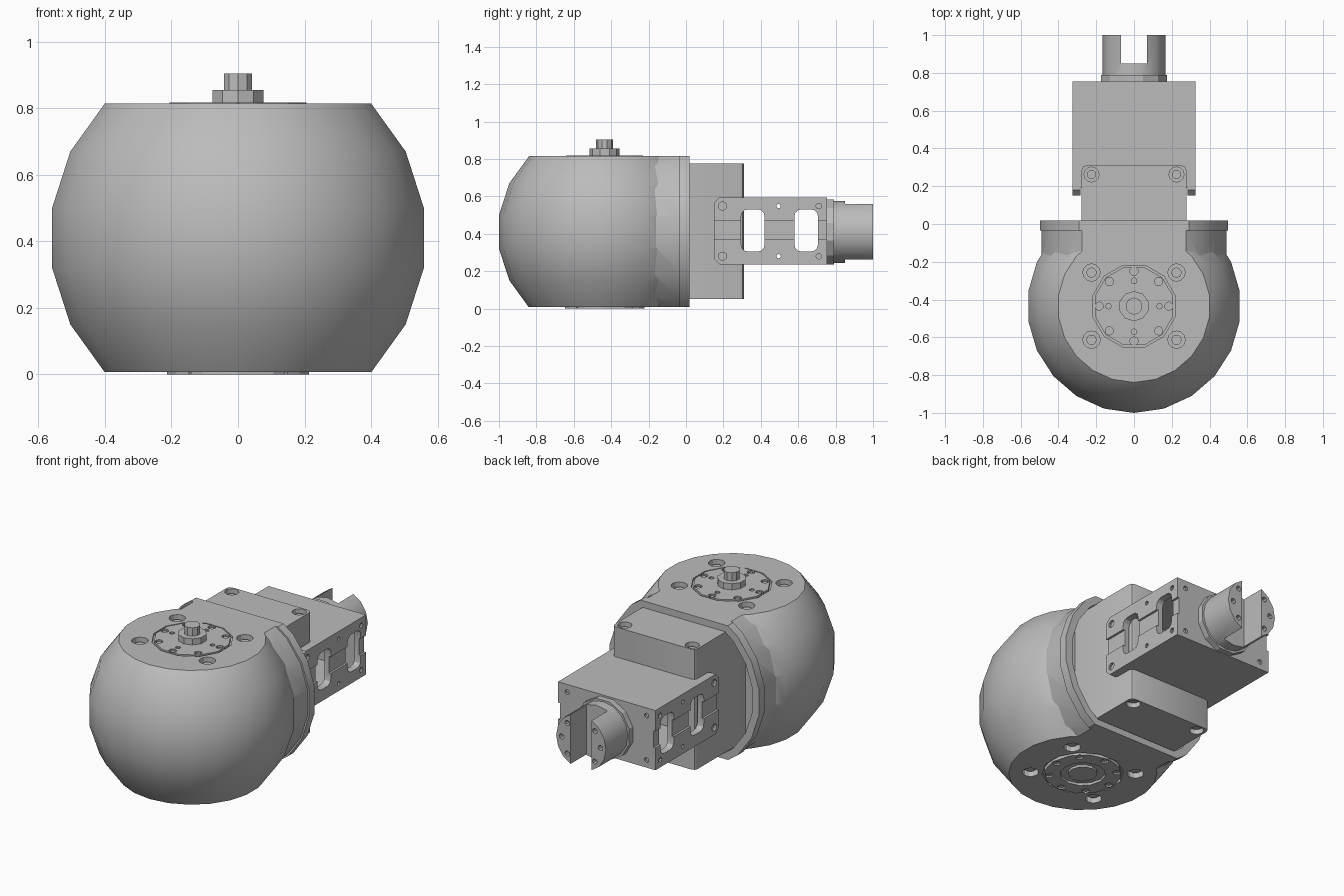
import bpy, bmesh, math
from mathutils import Matrix, Vector

if "Cube" in bpy.data.objects:
    bpy.data.objects.remove(bpy.data.objects["Cube"])

grey = bpy.data.materials.new("machined_grey")
grey.use_nodes = True
grey.diffuse_color = (0.5, 0.5, 0.5, 1)
grey.node_tree.nodes["Principled BSDF"].inputs["Base Color"].default_value = (0.5, 0.5, 0.5, 1)

MID = 0.41      # height of the main axis
HALF = 0.403    # half height of the housing
CY = -0.435     # y of the vertical output axis
parts = []


def box(bm, x0, x1, y0, y1, z0, z1):
    size = Matrix.Diagonal((x1 - x0, y1 - y0, z1 - z0, 1))
    centre = Matrix.Translation(((x0 + x1) / 2, (y0 + y1) / 2, (z0 + z1) / 2))
    return bmesh.ops.create_cube(bm, size=1, matrix=centre @ size)["verts"]


def cyl(bm, start, axis, length, r, sides=12, turn=0.0):
    d = {"X": Vector((1, 0, 0)), "Y": Vector((0, 1, 0)), "Z": Vector((0, 0, 1))}[axis]
    rot = {"X": Matrix.Rotation(math.pi / 2, 4, "Y"),
           "Y": Matrix.Rotation(-math.pi / 2, 4, "X"), "Z": Matrix()}[axis]
    m = Matrix.Translation(Vector(start) + d * length / 2) @ rot @ Matrix.Rotation(turn, 4, "Z")
    bmesh.ops.create_cone(bm, cap_ends=True, segments=sides, radius1=r, radius2=r,
                          depth=length, matrix=m)


def lathe(bm, profile, sides):
    # closed solid of revolution about the vertical output axis
    rings = []
    for r, z in profile:
        angles = [2 * math.pi * i / sides - math.pi / 2 for i in range(sides)]
        rings.append([bm.verts.new((r * math.cos(a), CY + r * math.sin(a), z)) for a in angles])
    for low, high in zip(rings, rings[1:]):
        for i in range(sides):
            j = (i + 1) % sides
            bm.faces.new((low[i], low[j], high[j], high[i]))
    bm.faces.new(rings[0][::-1])
    bm.faces.new(rings[-1])
    bmesh.ops.recalc_face_normals(bm, faces=bm.faces)


def make(name, bm, keep=True):
    mesh = bpy.data.meshes.new(name)
    bm.to_mesh(mesh)
    bm.free()
    ob = bpy.data.objects.new(name, mesh)
    bpy.context.collection.objects.link(ob)
    if keep:
        mesh.materials.append(grey)
        parts.append(ob)
    return ob


def boolean(ob, bm, operation="DIFFERENCE"):
    tool = make("cutter", bm, keep=False)
    mod = ob.modifiers.new("cut", "BOOLEAN")
    mod.operation, mod.object, mod.solver = operation, tool, "EXACT"
    bpy.context.view_layer.update()
    result = bpy.data.meshes.new_from_object(ob.evaluated_get(bpy.context.evaluated_depsgraph_get()))
    ob.modifiers.clear()
    ob.data = result
    result.materials.clear()
    result.materials.append(grey)
    bpy.data.objects.remove(tool)


def new():
    return bmesh.new()


# Round housing: ball joined to a rear barrel and flange, flattened top and bottom
bm = new()
ball = [math.radians(a) for a in range(-81, 82, 18)]
lathe(bm, [(0.572 * math.cos(a), MID + 0.572 * math.sin(a)) for a in ball], 22)
housing = make("housing", bm)
for y0, y1, r in ((CY, 0.0, 0.495), (-0.035, 0.018, 0.505)):
    bm = new()
    cyl(bm, (0, y0, MID), "Y", y1 - y0, r, 20, math.radians(9))
    boolean(housing, bm, "UNION")
bm = new()
box(bm, -1, 1, -2, 1, MID - HALF, MID + HALF + 0.002)
boolean(housing, bm, "INTERSECT")

# Open pocket in the rear of the housing
bm = new()
cyl(bm, (0, -0.17, MID), "Y", 0.4, 0.46, 20, math.radians(9))
pocket = make("pocket", bm, keep=False)
bm = new()
box(bm, -1, 1, -1, 1, MID - 0.365, MID + 0.365)
boolean(pocket, bm, "INTERSECT")
bm = new()
bm.from_mesh(pocket.data)
bpy.data.objects.remove(pocket)
boolean(housing, bm)

# Counterbored bolts and round seats on both flat ends
bolts = [(x, CY + y) for x in (-0.225, 0.225) for y in (-0.178, 0.178)]
top = MID + HALF + 0.002
bottom = MID - HALF
bm = new()
for x, y in bolts:
    cyl(bm, (x, y, top - 0.035), "Z", 0.1, 0.046)
    cyl(bm, (x, y, bottom - 0.065), "Z", 0.1, 0.046)
cyl(bm, (0, CY, top - 0.015), "Z", 0.1, 0.224, 12, math.radians(15))
cyl(bm, (0, CY, bottom - 0.085), "Z", 0.1, 0.224, 12, math.radians(15))
boolean(housing, bm)
bm = new()
for x, y in bolts:
    cyl(bm, (x, y, top - 0.04), "Z", 0.02, 0.027)
    cyl(bm, (x, y, bottom + 0.02), "Z", 0.02, 0.027)
make("housing_bolts", bm)

# Output plates with a ring of bolt holes
ring = [(0.185 * math.cos(k * math.pi / 4), CY + 0.185 * math.sin(k * math.pi / 4)) for k in range(8)]
pins = [(0.135 * math.cos(k * math.pi / 2), CY + 0.135 * math.sin(k * math.pi / 2)) for k in range(4)]
bm = new()
cyl(bm, (0, CY, top - 0.03), "Z", 0.033, 0.213, 12, math.radians(15))
top_plate = make("top_plate", bm)
bm = new()
lathe(bm, [(0.08, 0), (0.08, 0.014), (0.125, 0.014), (0.125, 0), (0.213, 0), (0.213, 0.03)], 12)
bottom_plate = make("bottom_plate", bm)
for plate, z in ((top_plate, top - 0.01), (bottom_plate, -0.03)):
    bm = new()
    for x, y in ring:
        cyl(bm, (x, y, z), "Z", 0.04, 0.022, 10)
    if plate is top_plate:
        for x, y in pins:
            cyl(bm, (x, y, z + 0.004), "Z", 0.04, 0.015, 8)
    boolean(plate, bm)
bm = new()
for x, y in ring:
    cyl(bm, (x, y, top - 0.012), "Z", 0.008, 0.014, 8)
make("plate_screws", bm)

# Stepped output shaft
bm = new()
lathe(bm, [(0.08, top - 0.02), (0.08, 0.855), (0.045, 0.855), (0.045, 0.905)], 10)
make("output_shaft", bm)

# Motor block with chamfered rear corners and corner screws
bm = new()
box(bm, -0.277, 0.277, -0.18, 0.31, 0.05, 0.775)
corners = [e for e in bm.edges if all(v.co.y > 0.3 for v in e.verts)
           and abs(e.verts[0].co.z - e.verts[1].co.z) > 0.1]
bmesh.ops.bevel(bm, geom=corners, offset=0.025, segments=2, affect="EDGES", profile=0.5)
block = make("motor_block", bm)
bm = new()
screws = new()
for x in (-0.225, 0.225):
    for z, s in ((0.745, 0.735), (0.0, 0.07)):
        cyl(bm, (x, 0.262, z), "Z", 0.08, 0.04)
        cyl(screws, (x, 0.262, s), "Z", 0.02, 0.024)
boolean(block, bm)
make("motor_block_screws", screws)

# Hollow rear bracket with windows in its side plates
bm = new()
box(bm, -0.325, 0.325, 0.15, 0.755, 0.235, 0.595)
lead = [e for e in bm.edges if all(v.co.y < 0.2 for v in e.verts)
        and abs(e.verts[0].co.x - e.verts[1].co.x) > 0.1]
bmesh.ops.bevel(bm, geom=lead, offset=0.03, segments=1, affect="EDGES")
bracket = make("bracket", bm)
bm = new()
box(bm, -0.283, 0.283, 0, 0.715, 0.268, 0.562)
boolean(bracket, bm)
bm = new()
box(bm, -0.283, 0.283, 0, 0.19, 0.1, 0.7)
boolean(bracket, bm)
for y in (0.295, 0.58):
    bm = new()
    box(bm, -0.5, 0.5, y, y + 0.125, 0.305, 0.53)
    edges = [e for e in bm.edges if abs(e.verts[0].co.x - e.verts[1].co.x) > 0.5]
    bmesh.ops.bevel(bm, geom=edges, offset=0.035, segments=3, affect="EDGES", profile=0.5)
    boolean(bracket, bm)
bm = new()
screws = new()
for s in (-1, 1):
    # shallow groove across each side plate
    a, b = sorted((s * 0.312, s * 0.4))
    box(bm, a, b, 0.1, 0.8, 0.37, 0.47)
    for z in (0.28, 0.548):
        for y, r in ((0.195, 0.022), (0.71, 0.015)):
            cyl(bm, (min(s * 0.31, s * 0.35), y, z), "X", 0.04, r, 10)
        cyl(bm, (min(s * 0.2, s * 0.4), 0.495, z), "X", 0.2, 0.012, 8)
        cyl(bm, (s * 0.265, 0.74, z), "Y", 0.05, 0.015, 8)
        cyl(screws, (s * 0.308 - 0.006, 0.195, z), "X", 0.012, 0.015, 8)
boolean(bracket, bm)
make("bracket_screws", screws)

# Rear coupling: collar and slotted fork
bm = new()
cyl(bm, (0, 0.74, MID), "Y", 0.05, 0.18, 12, math.radians(15))
make("coupling_collar", bm)
bm = new()
cyl(bm, (0, 0.77, MID), "Y", 0.23, 0.166, 16)
fork = make("coupling_fork", bm)
bm = new()
box(bm, -0.07, 0.07, 0.85, 1.2, 0, 1)
for s in (0, 180):
    for a in (-45, 0, 45):
        t = math.radians(a + s)
        cyl(bm, (0.13 * math.cos(t), 0.97, MID + 0.13 * math.sin(t)), "Y", 0.1, 0.016, 8)
boolean(fork, bm)

# Smooth shading with sharp corners kept
bpy.ops.object.select_all(action="DESELECT")
for ob in parts:
    ob.select_set(True)
bpy.context.view_layer.objects.active = housing
bpy.ops.object.shade_smooth_by_angle(angle=math.radians(25))
